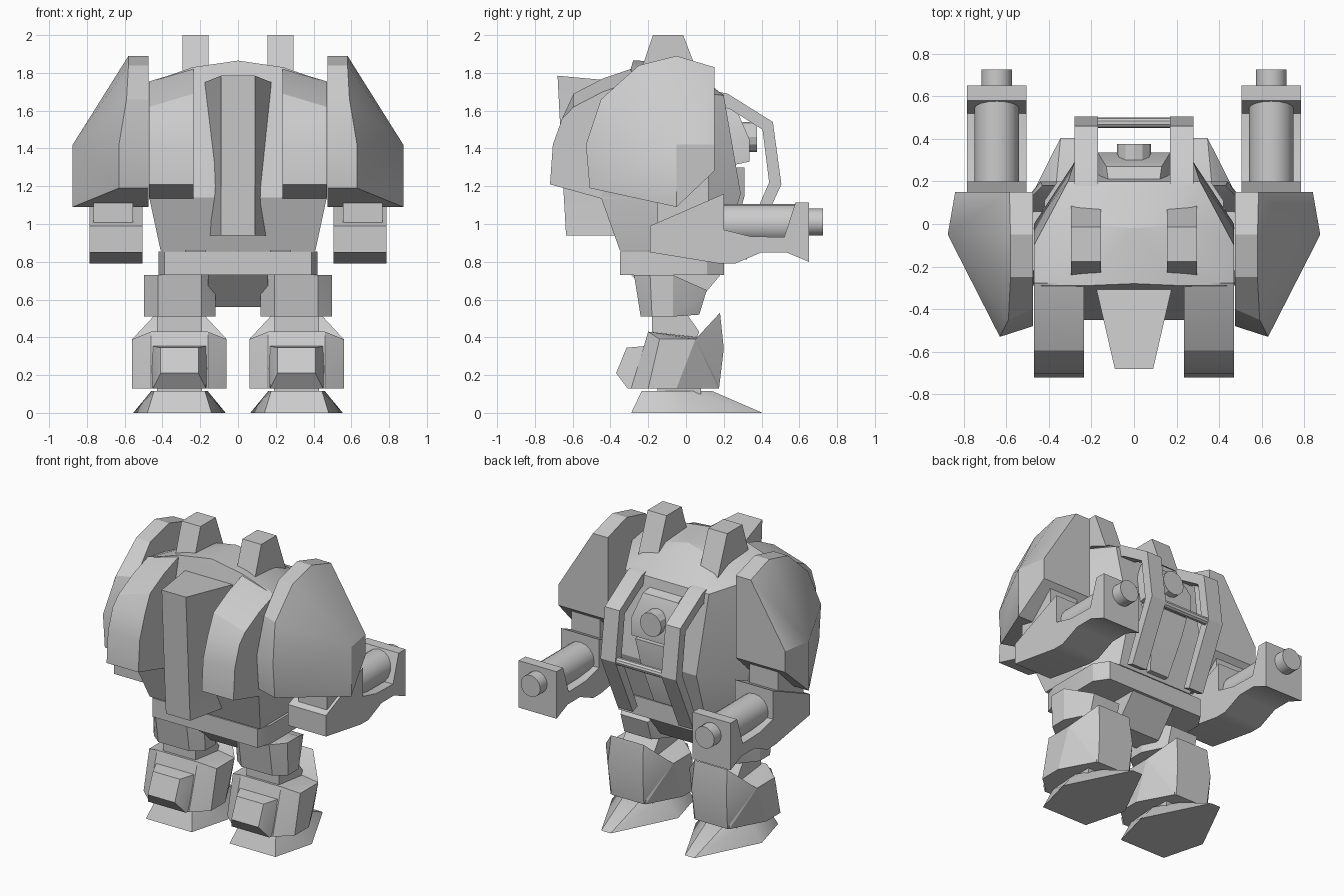
import bpy, bmesh, math
from mathutils import Matrix

if "Cube" in bpy.data.objects:
    bpy.data.objects.remove(bpy.data.objects["Cube"])

grey = bpy.data.materials.new("light_grey")
grey.diffuse_color = (0.6, 0.6, 0.6, 1)
grey.use_nodes = True
grey.node_tree.nodes["Principled BSDF"].inputs["Base Color"].default_value = grey.diffuse_color


def finish(name, bm, mirror=False):
    bmesh.ops.recalc_face_normals(bm, faces=bm.faces)
    me = bpy.data.meshes.new(name)
    bm.to_mesh(me)
    bm.free()
    me.materials.append(grey)
    for p in me.polygons:
        p.use_smooth = True
    me.set_sharp_from_angle(angle=math.radians(25))
    ob = bpy.data.objects.new(name, me)
    bpy.context.collection.objects.link(ob)
    if mirror:
        m = ob.modifiers.new("Mirror", 'MIRROR')
        m.use_mirror_merge = False
    return ob


def hull(name, pts, cx=None):
    """Convex block from (x, y, z), each point doubled to +-x about cx; cx also mirrors the part."""
    bm = bmesh.new()
    c = cx or 0
    for x, y, z in pts:
        for s in ((1, -1) if x else (1,)):
            bm.verts.new((c + s * x, y, z))
    bmesh.ops.convex_hull(bm, input=bm.verts)
    bmesh.ops.delete(bm, geom=[v for v in bm.verts if not v.link_faces], context='VERTS')
    bmesh.ops.dissolve_limit(bm, angle_limit=0.02, verts=bm.verts, edges=bm.edges)
    return finish(name, bm, cx is not None)


def prism(name, prof, x0, x1, mirror=True, drop=0):
    """Side profile of (y, z) spanning x0..x1; drop lowers the outer upper edge."""
    bm = bmesh.new()
    a = [bm.verts.new((x0, y, z)) for y, z in prof]
    b = [bm.verts.new((x1, y, z - (drop if z > 1.6 else 0))) for y, z in prof]
    bm.faces.new(a)
    bm.faces.new(b)
    n = len(prof)
    for i in range(n):
        j = (i + 1) % n
        bm.faces.new((a[i], a[j], b[j], b[i]))
    return finish(name, bm, mirror)


def cyl(name, r, x, y0, y1, z, n=16, axis='Y', mirror=True):
    bm = bmesh.new()
    bmesh.ops.create_cone(bm, cap_ends=True, segments=n, radius1=r, radius2=r, depth=y1 - y0)
    bm.transform(Matrix.Rotation(math.pi / 2, 4, 'X' if axis == 'Y' else 'Y'))
    bm.transform(Matrix.Translation((x, (y0 + y1) / 2 if axis == 'Y' else 0.475, z)))
    return finish(name, bm, mirror)


# torso with domed roof
hull("torso", [(.41, -.35, .86), (.41, .0, .86), (.28, .2, .86),
               (.47, -.45, 1.14), (.47, .0, 1.14), (.28, .29, 1.16),
               (.47, -.29, 1.75), (.47, -.1, 1.72), (.31, .2, 1.68),
               (.24, -.29, 1.83), (.24, .0, 1.81), (0, -.28, 1.865), (0, -.02, 1.86)])

# rounded pods and the tapered column between them
prism("rear_pod", [(-.72, 1.21), (-.705, 1.42), (-.655, 1.56), (-.595, 1.69), (-.44, 1.77),
                   (-.28, 1.825), (-.2, 1.7), (-.2, 1.14), (-.45, 1.135)], .235, .47, drop=.07)
bm = bmesh.new()
rings = []
for yf, yb, zf, zb, xb in ((-.635, -.3, .94, .94, .165), (-.65, -.33, 1.2, 1.2, .135),
                           (-.68, -.3, 1.785, 1.75, .178)):
    rings.append([bm.verts.new(p) for p in ((-.09, yf, zf), (.09, yf, zf), (xb, yb, zb), (-xb, yb, zb))])
for r0, r1 in zip(rings, rings[1:]):
    for i in range(4):
        j = (i + 1) % 4
        bm.faces.new((r0[i], r0[j], r1[j], r1[i]))
bm.faces.new(rings[0])
bm.faces.new(rings[-1])
finish("centre_column", bm)

# big shoulder shields: flat inner side, faceted bulge outside
bm = bmesh.new()
edge = [(-.05, 1.89, .58), (.15, 1.83, .585), (.15, 1.42, .84), (.15, 1.28, .84), (-.05, 1.09, .875),
        (-.51, 1.19, .63), (-.53, 1.42, .63), (-.45, 1.66, .59), (-.25, 1.84, .58)]
inner = [bm.verts.new((.475, y if y > -.4 else y + .05, z)) for y, z, x in edge]
outer = [bm.verts.new((x, y, z)) for y, z, x in edge]
hub = bm.verts.new((.875, -.05, 1.42))
bm.faces.new(inner)
for i in range(9):
    j = (i + 1) % 9
    bm.faces.new((inner[i], inner[j], outer[j], outer[i]))
    bm.faces.new((outer[i], outer[j], hub))
finish("shoulder_shield", bm, True)

# roof vents
prism("roof_vent", [(-.255, 1.76), (-.175, 2.0), (-.015, 2.0), (.085, 1.74)], .155, .295)

# guard rails, cross bar and hatch
prism("guard_rail", [(.17, 1.70), (.22, 1.69), (.46, 1.54), (.505, 1.21), (.32, .81), (.27, .83),
                     (.44, 1.22), (.405, 1.5), (.23, 1.61), (.17, 1.62)], .17, .28)
cyl("cross_bar", .025, 0, -.18, .18, 1.21, 10, 'X', False)
hull("hatch", [(.12, .2, 1.62), (.13, .27, 1.6), (.17, .335, 1.45), (.17, .335, 1.33),
               (.17, .24, 1.31), (.17, .2, 1.5)])
cyl("hatch_knob", .08, 0, .3, .375, 1.46, 12, mirror=False)
hull("belly_plate", [(.17, .2, 1.3), (.16, .31, 1.3), (.12, .31, 1.15), (.07, .24, .88), (.07, .15, .88)])

# waist and pelvis
hull("waist", [(x, y, z) for z in (.73, .855) for x, y in ((.39, -.35), (.42, -.26), (.42, .11), (.36, .2))])
prism("pelvis", [(-.3, .74), (-.12, .56), (.04, .56), (.19, .74)], -.16, .16, False)

# arms: forearm cradle with barrel
hull("upper_arm", [(.105, y, z) for y in (-.15, .12) for z in (.95, 1.25)], .66)
prism("forearm", [(-.19, .99), (.2, 1.16), (.2, .97), (.34, .935), (.52, .93), (.58, 1.115), (.65, 1.115),
                  (.65, .8), (.53, .85), (.4, .85), (.26, .79), (.18, .79), (-.19, .85)], .505, .785)
cyl("gun_barrel", .105, .645, .15, .6, 1.0)
cyl("muzzle", .072, .645, .6, .725, 1.01)

# legs
LEG = .31
hull("thigh", [(.115, -.275, .73), (.19, -.19, .73), (.19, -.07, .73), (.1, .11, .65),
               (.115, -.24, .51), (.19, -.18, .51), (.19, -.07, .51), (.1, .07, .52)], .308)
hull("knee_joint", [(.12, y, z) for y, z in ((-.18, .36), (-.18, .53), (0, .53), (.07, .43), (.04, .36))], LEG)
hull("shin", [(.15, -.2, .43), (.25, -.14, .39), (.25, .05, .39), (.13, .15, .39),
              (.15, -.29, .13), (.25, -.2, .13), (.25, -.05, .13), (.13, .17, .13)], LEG)
hull("knee_guard", [(.25, .05, .39), (.25, -.05, .13), (.12, .18, .53), (.13, .2, .34), (.12, .175, .13)], LEG)
hull("heel_block", [(.1, -.37, .21), (.1, -.315, .345), (.15, -.2, .355), (.14, -.31, .13), (.15, -.2, .13)], LEG)
hull("ankle", [(.12, y, z) for y in (-.15, .08) for z in (.1, .16)], LEG)
hull("foot", [(.17, -.29, 0), (.245, -.01, 0), (.035, .405, 0),
              (.135, -.235, .115), (.15, -.01, .115), (.06, .14, .115)], LEG)
